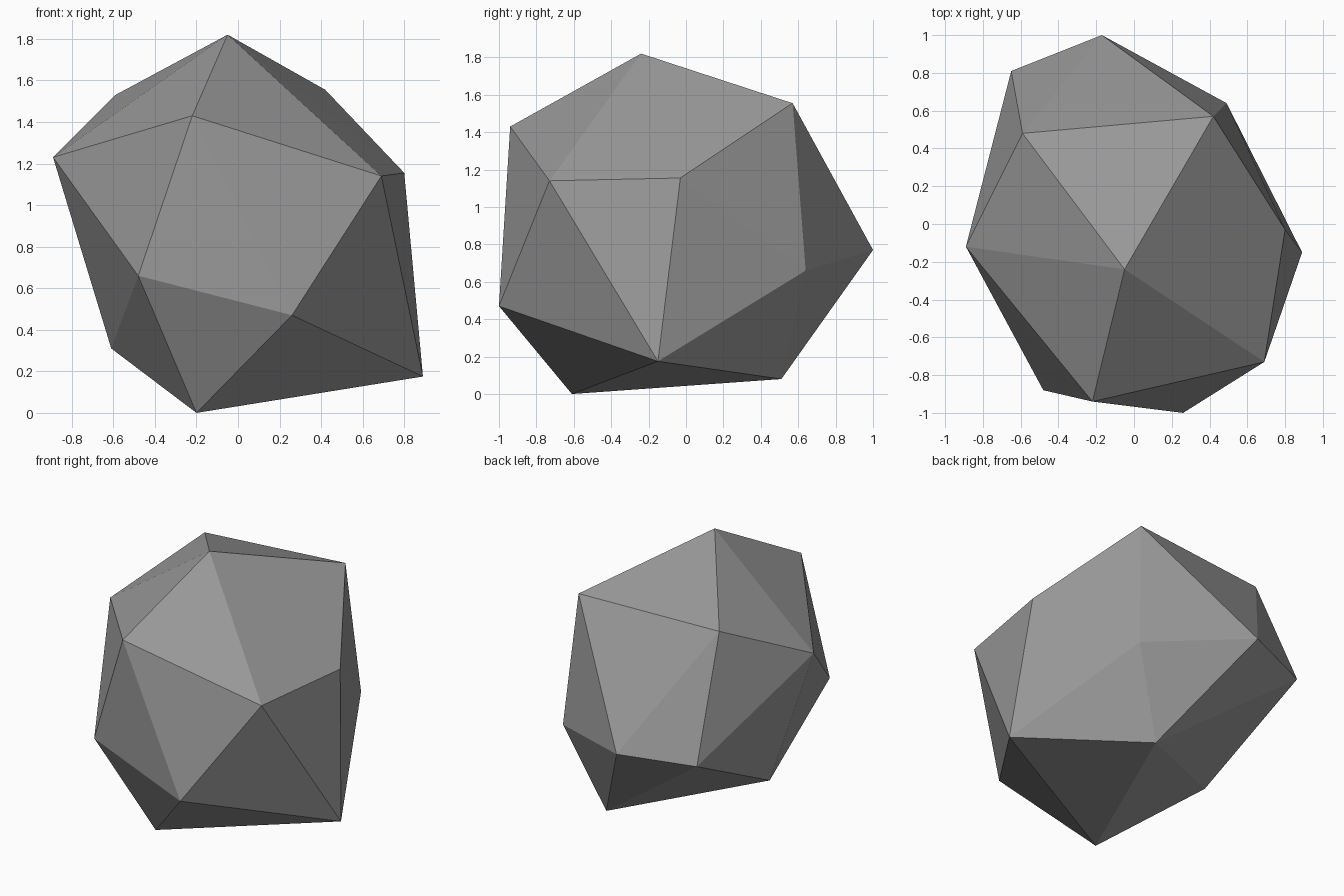
import bpy
import bmesh

# Remove the default cube if the scene has it
default_cube = bpy.data.objects.get("Cube")
if default_cube:
    bpy.data.objects.remove(default_cube, do_unlink=True)


def make_material(name, colour):
    material = bpy.data.materials.new(name)
    material.use_nodes = True
    material.diffuse_color = colour
    shader = next(n for n in material.node_tree.nodes if n.type == "BSDF_PRINCIPLED")
    shader.inputs["Base Color"].default_value = colour
    shader.inputs["Roughness"].default_value = 0.9
    return material


def make_hull(name, corners, material):
    """Wrap flat facets around the corner points."""
    bm = bmesh.new()
    for corner in corners:
        bm.verts.new(corner)
    bmesh.ops.convex_hull(bm, input=bm.verts[:])
    bmesh.ops.recalc_face_normals(bm, faces=bm.faces[:])
    for face in bm.faces:
        face.smooth = False
    mesh = bpy.data.meshes.new(name)
    bm.to_mesh(mesh)
    bm.free()
    mesh.materials.append(material)
    hull = bpy.data.objects.new(name, mesh)
    bpy.context.collection.objects.link(hull)
    return hull


# Corners of the boulder, grouped by level
peak = [(-.05, -.24, 1.82)]
shoulder = [(.42, .57, 1.555), (-.59, .48, 1.53), (-.22, -.94, 1.43)]
upper_waist = [(-.89, -.12, 1.23), (.69, -.73, 1.14), (.8, -.03, 1.155)]
lower_waist = [(-.17, 1, .77), (-.65, .81, .74), (.49, .64, .66),
               (-.48, -.88, .66), (.26, -1, .47)]
base = [(-.61, -.04, .31), (.89, -.15, .175), (.25, .51, .08), (-.2, -.61, 0)]

# The boulder itself
stone_grey = make_material("stone grey", (.32, .32, .32, 1))
make_hull("boulder", peak + shoulder + upper_waist + lower_waist + base, stone_grey)
